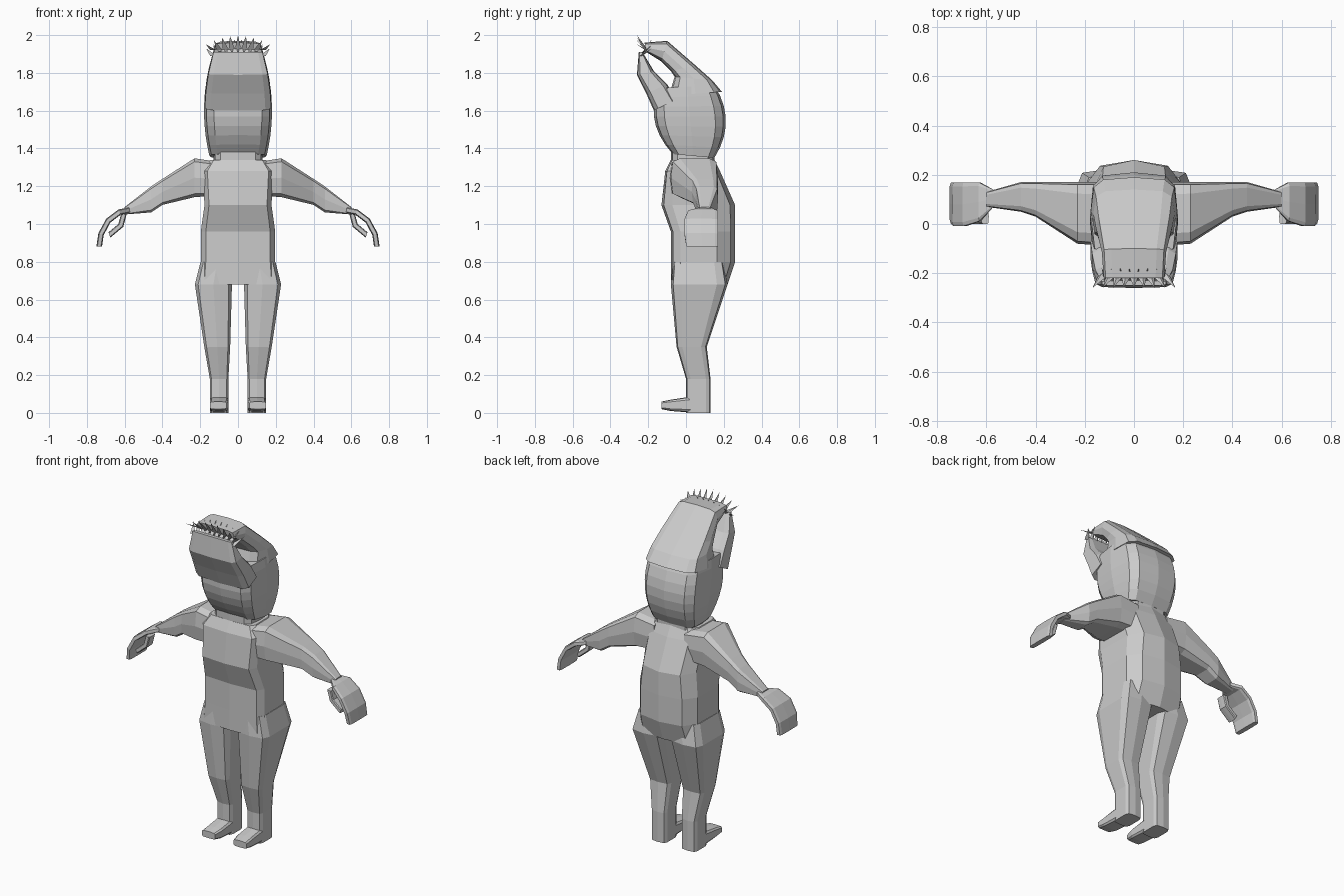
import bpy, bmesh
from math import sin, cos, tau, radians, copysign
from mathutils import Vector

default_cube = bpy.data.objects.get("Cube")
if default_cube:
    bpy.data.objects.remove(default_cube, do_unlink=True)

colour = (.6, .6, .6, 1)
grey = bpy.data.materials.new("plain_grey")
grey.use_nodes = True
grey.diffuse_color = colour
grey.node_tree.nodes["Principled BSDF"].inputs["Base Color"].default_value = colour


def finish(name, bm):
    bmesh.ops.recalc_face_normals(bm, faces=bm.faces)
    mesh = bpy.data.meshes.new(name)
    bm.to_mesh(mesh)
    bm.free()
    mesh.materials.append(grey)
    part = bpy.data.objects.new(name, mesh)
    bpy.context.collection.objects.link(part)


def power(value, exponent):
    return copysign(abs(value) ** exponent, value)


def profile(sides, near_exponent, far_exponent):
    """Rounded box outline; a small exponent gives squarer corners."""
    outline = []
    for index in range(sides):
        angle = tau * (index / sides + .25)
        across, along = cos(angle), sin(angle)
        exponent = far_exponent if along > 0 else near_exponent
        outline.append((power(across, exponent), power(along, exponent)))
    return outline


def loft(name, sections, outline):
    """Skin flat sections given as near point, far point and sideways half vector."""
    bm = bmesh.new()
    rings = []
    for near, far, sideways in sections:
        near, far, sideways = Vector(near), Vector(far), Vector(sideways)
        middle, reach = (near + far) / 2, (far - near) / 2
        rings.append([bm.verts.new(middle + sideways * a + reach * b) for a, b in outline])
    for lower, upper in zip(rings, rings[1:]):
        for index in range(len(outline)):
            bm.faces.new((lower[index - 1], lower[index], upper[index], upper[index - 1]))
    bm.faces.new(rings[0])
    bm.faces.new(rings[-1])
    finish(name, bm)


rounded = profile(12, .5, .5)
squarish = profile(10, .4, .4)
ridged = profile(10, .3, .7)


def head_section(front_y, front_z, back_y, back_z):
    height = (front_z + back_z) / 2
    half_width = .18 - .5 * (height - 1.6) ** 2
    return (0, front_y, front_z), (0, back_y, back_z), (half_width, 0, 0)


def level_section(height, front_y, back_y, half_width):
    return (0, front_y, height), (0, back_y, height), (half_width, 0, 0)


# Rounded skull
skull = []
for step in range(-4, 4):
    t = step / 4
    depth = .19 - .08 * t * t
    centre = .02 - .02 * t
    skull.append(head_section(centre - depth, 1.57 + .2 * t, centre + depth, 1.57 + .22 * t))
loft("skull", skull, rounded)

# Two lobes rising from the skull, with a gap between them
back_lobe = [head_section(*row) for row in (
    (-.09, 1.68, .19, 1.7), (-.06, 1.78, .14, 1.76), (-.08, 1.81, .05, 1.84),
    (-.13, 1.86, -.1, 1.97), (-.21, 1.91, -.22, 1.96))]
loft("head_back_lobe", back_lobe, rounded)
front_lobe = [head_section(*row) for row in (
    (-.17, 1.6, -.05, 1.66), (-.21, 1.69, -.1, 1.74),
    (-.26, 1.79, -.17, 1.81), (-.25, 1.91, -.23, 1.91))]
loft("head_front_lobe", front_lobe, squarish)

loft("neck", [level_section(height, -.08, .15, .13) for height in (1.3, 1.4)], rounded)

# Torso with overhanging chest and ridged back
torso = [level_section(*row) for row in (
    (.68, -.08, .22, .21), (.8, -.08, .26, .2), (.96, -.08, .26, .2),
    (1.1, -.13, .26, .18), (1.28, -.11, .18, .19), (1.34, -.08, .15, .15))]
loft("torso", torso, ridged)


# Spikes along both head rims, leaning outward toward the sides
def spikes(name, count, base_y, base_z, tip_y, tip_z):
    bm = bmesh.new()
    for index in range(count):
        t = 2 * index / (count - 1) - 1
        x = .13 * t
        tip = bm.verts.new((1.3 * x, tip_y, tip_z - .05 * t * t))
        base = [bm.verts.new((x + .02 * sin(tau * corner / 3),
                              base_y + .01 * cos(tau * corner / 3), base_z)) for corner in range(3)]
        bm.faces.new(base)
        for corner in range(3):
            bm.faces.new((base[corner - 1], base[corner], tip))
    finish(name, bm)


spikes("front_rim_spikes", 10, -.24, 1.89, -.18, 1.98)
spikes("back_rim_spikes", 9, -.21, 1.92, -.26, 2)


def limb(name, side, axis, rows):
    """Rows hold a position along the axis, then ranges on the other two axes."""
    order = {"x": "xzy", "y": "yxz", "z": "zxy"}[axis]
    sections = []
    for position, low_a, high_a, low_b, high_b in rows:
        def point(a, b, along):
            spot = dict(zip(order, (along, a, b)))
            return Vector((side * spot["x"], spot["y"], spot["z"]))
        middle = (low_a + high_a) / 2
        sections.append((point(middle, low_b, position), point(middle, high_b, position),
                         point((high_a - low_a) / 2, 0, 0)))
    loft(name, sections, squarish)


def curled(name, side, centre, radii, thickness, angles, depths):
    """Strip bent round a centre, with front and back depth at each angle."""
    sections = []
    for angle, (front, back) in zip(angles, depths):
        turn = radians(angle)
        ends = [(side * (centre[0] + (radii[0] + extra) * sin(turn)), (front + back) / 2,
                 centre[1] + (radii[1] + extra) * cos(turn)) for extra in (0, thickness)]
        sections.append((*ends, (0, (back - front) / 2, 0)))
    loft(name, sections, squarish)


arm = ((.1, 1.15, 1.33, -.09, .17), (.23, 1.14, 1.35, -.08, .17), (.4, 1.1, 1.24, .03, .17),
       (.46, 1.06, 1.2, .05, .17), (.6, 1.05, 1.09, .07, .13))
leg = ((.8, .02, .2, -.07, .2), (.68, .03, .23, -.08, .22), (.35, .04, .18, -.05, .11),
       (.18, .05, .15, 0, .13), (0, .05, .15, 0, .13))
foot = ((.05, .05, .15, 0, .09), (-.08, .05, .15, .01, .07), (-.13, .06, .15, .02, .06))
palm_depths = ((.07, .14), (.01, .17), (-.01, .17), (-.01, .17), (0, .17))

# Limbs on both sides
for side, prefix in ((1, "left"), (-1, "right")):
    limb(prefix + "_arm", side, "x", arm)
    limb(prefix + "_leg", side, "z", leg)
    limb(prefix + "_foot", side, "y", foot)
    curled(prefix + "_hand", side, (.57, .88), (.15, .18), .03, (0, 20, 45, 70, 90), palm_depths)
    curled(prefix + "_thumb", side, (.72, 1.05), (.1, .1), .03, (270, 240, 200), [(0, .06)] * 3)
